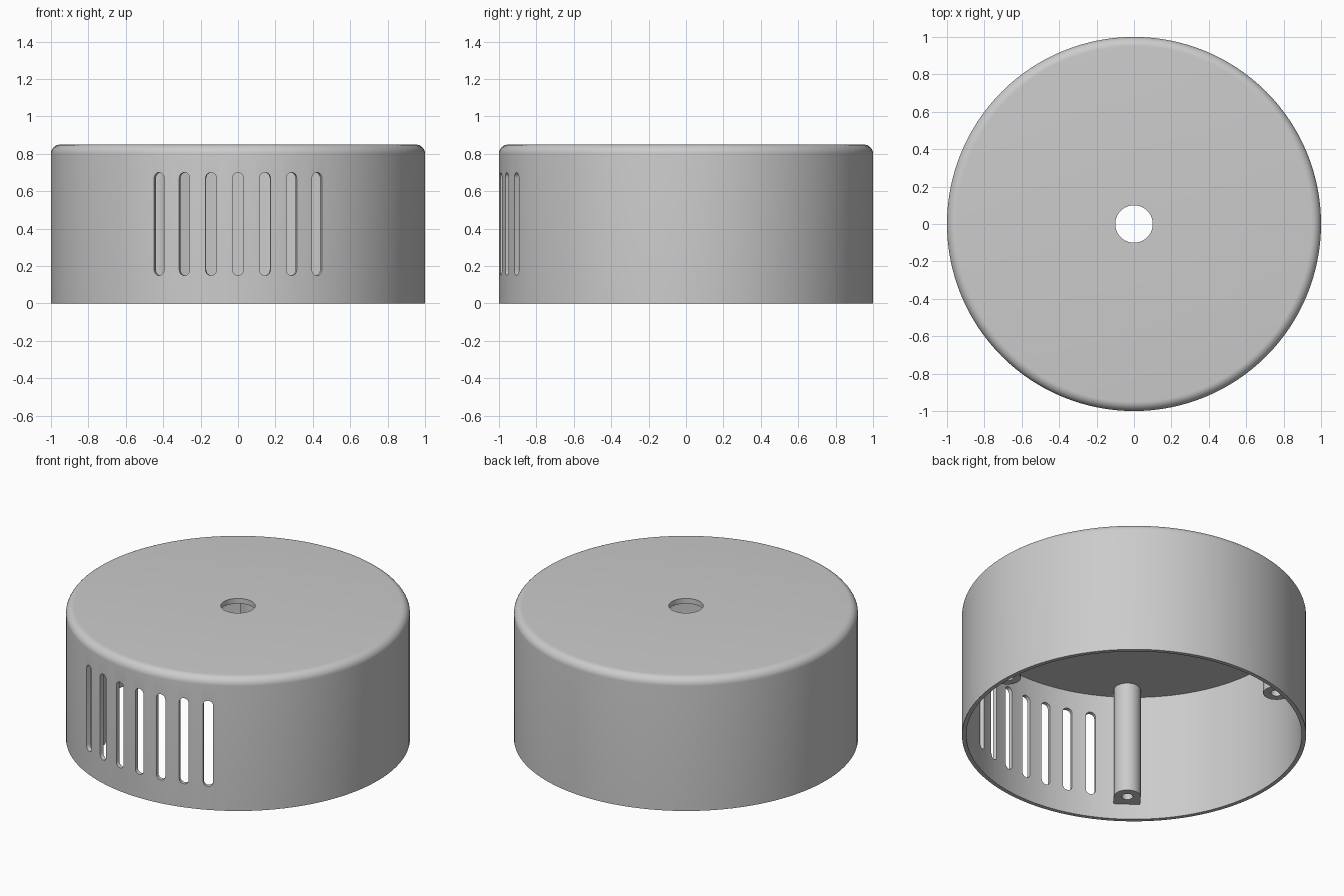
import bpy
import bmesh
from math import cos, sin, pi, radians
from mathutils import Matrix, Vector

cube = bpy.data.objects.get("Cube")
if cube:
    bpy.data.objects.remove(cube, do_unlink=True)

HEIGHT, CEILING = 0.85, 0.817
INNER, FILLET, BORE = 0.975, 0.05, 0.10

grey = bpy.data.materials.new("plain grey")
grey.use_nodes = True
grey.diffuse_color = (0.6, 0.6, 0.6, 1)
grey.node_tree.nodes["Principled BSDF"].inputs["Base Color"].default_value = (0.6, 0.6, 0.6, 1)


def make_object(name, bm):
    bmesh.ops.recalc_face_normals(bm, faces=bm.faces)
    mesh = bpy.data.meshes.new(name)
    bm.to_mesh(mesh)
    bm.free()
    mesh.materials.append(grey)
    obj = bpy.data.objects.new(name, mesh)
    bpy.context.collection.objects.link(obj)
    return obj


def arc(cx, cy, r, start, end, steps):
    angles = [radians(start + (end - start) * i / steps) for i in range(steps + 1)]
    return [(cx + r * cos(a), cy + r * sin(a)) for a in angles]


def lathe(name, profile, steps=128):
    """Spin a closed (radius, z) outline around the z axis."""
    bm = bmesh.new()
    verts = [bm.verts.new((r, 0, z)) for r, z in profile]
    edges = [bm.edges.new((v, verts[i - 1])) for i, v in enumerate(verts)]
    bmesh.ops.spin(bm, geom=verts + edges, cent=(0, 0, 0), axis=(0, 0, 1),
                   angle=2 * pi, steps=steps, use_merge=True)
    bmesh.ops.remove_doubles(bm, verts=bm.verts, dist=0.0001)
    return make_object(name, bm)


def prism(name, outline, low, high, matrix):
    """Extrude a flat outline from low to high, then place it."""
    bm = bmesh.new()
    face = bm.faces.new([bm.verts.new((x, y, low)) for x, y in outline])
    new = bmesh.ops.extrude_face_region(bm, geom=[face])["geom"]
    tops = [v for v in new if isinstance(v, bmesh.types.BMVert)]
    bmesh.ops.translate(bm, verts=tops, vec=Vector((0, 0, high - low)))
    bmesh.ops.transform(bm, matrix=matrix, verts=bm.verts)
    return make_object(name, bm)


def cut(target, cutter):
    cutter.hide_render = True
    mod = target.modifiers.new("cut", 'BOOLEAN')
    mod.operation = 'DIFFERENCE'
    mod.solver = 'EXACT'
    mod.object = cutter
    bpy.context.view_layer.objects.active = target
    bpy.ops.object.modifier_apply(modifier=mod.name)
    bpy.data.objects.remove(cutter, do_unlink=True)


def smooth(obj):
    bpy.ops.object.select_all(action='DESELECT')
    obj.select_set(True)
    bpy.context.view_layer.objects.active = obj
    bpy.ops.object.shade_smooth_by_angle(angle=radians(30))


# Round cover: thin wall, rounded top edge, central bore
profile = [(INNER, 0), (1, 0)]
profile += arc(1 - FILLET, HEIGHT - FILLET, FILLET, 0, 90, 8)
profile += [(BORE, HEIGHT), (BORE, CEILING), (INNER, CEILING)]
cover = lathe("cover_shell", profile)

# Fan of seven round-ended vent slots on the front
SLOT_R, SLOT_LOW, SLOT_HIGH = 0.029, 0.15, 0.70
capsule = (arc(0, SLOT_HIGH - SLOT_R, SLOT_R, 0, 180, 12)
           + arc(0, SLOT_LOW + SLOT_R, SLOT_R, 180, 360, 12))
for i in range(-3, 4):
    turn = Matrix.Rotation(radians(8.33 * i), 4, 'Z') @ Matrix.Rotation(pi / 2, 4, 'X')
    cut(cover, prism("slot_cutter", capsule, 0.9, 1.1, turn))
smooth(cover)

# Screw posts: round inner side, flat sides running into the wall, blind hole
POST_R, POST_AT, POST_LOW = 0.078, 0.887, 0.10
post_outline = [(0.983, POST_R)] + arc(POST_AT, 0, POST_R, 90, 270, 24) + [(0.983, -POST_R)]
hole_outline = arc(POST_AT, 0, 0.033, 0, 345, 23)
for name, angle in (("left", -6), ("back", 119), ("front_right", 232.5)):
    turn = Matrix.Rotation(radians(angle), 4, 'Z')
    post = prism(name + "_screw_post", post_outline, POST_LOW, CEILING + 0.01, turn)
    cut(post, prism("hole_cutter", hole_outline, 0, 0.5, turn))
    smooth(post)
